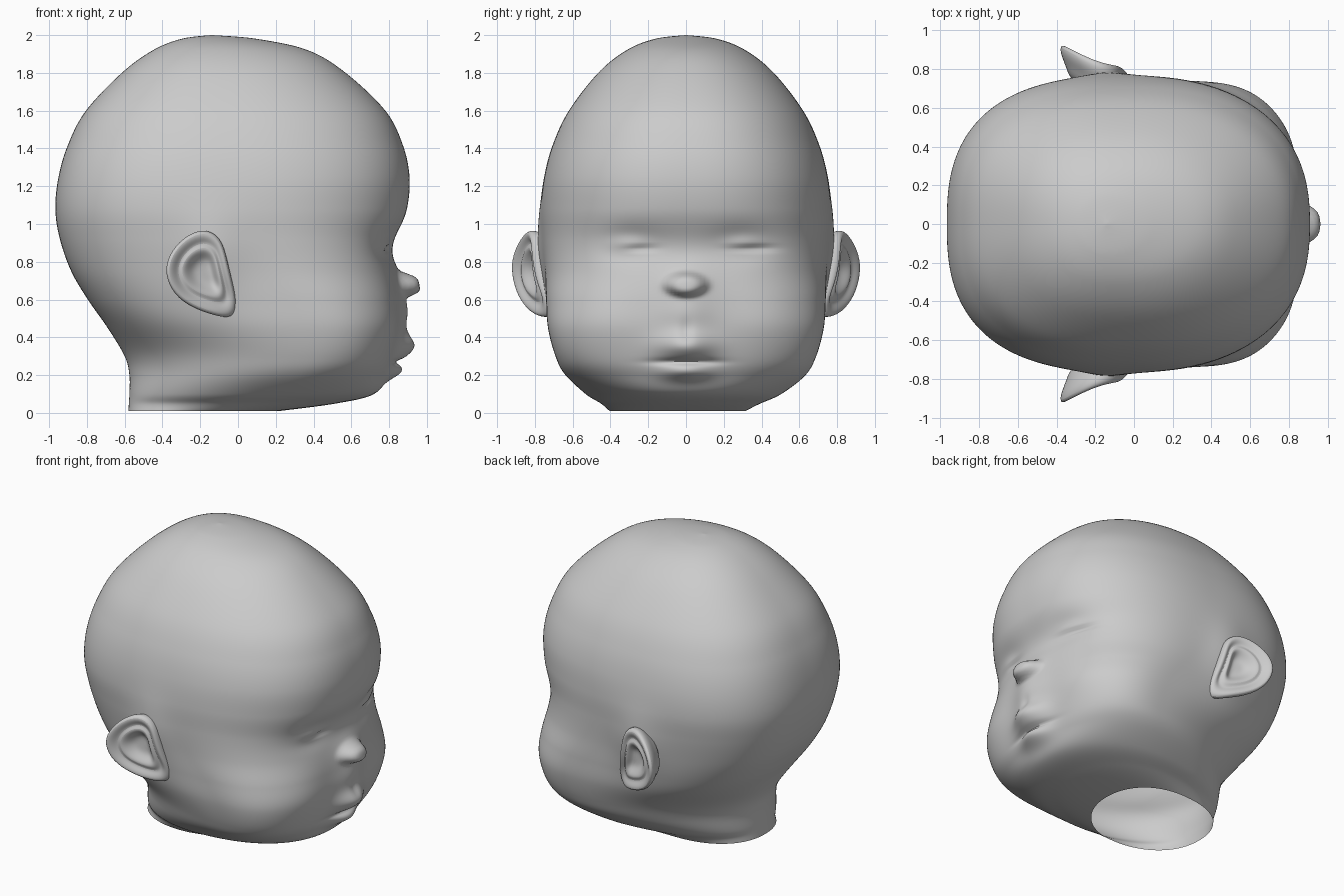
import bpy, bmesh, math
from mathutils import Vector

old = bpy.data.objects.get("Cube")
if old:
    bpy.data.objects.remove(old)

# One plain clay colour for the whole model
clay = bpy.data.materials.new("clay_grey")
clay.use_nodes = True
colour = (0.6, 0.6, 0.6, 1)
clay.diffuse_color = colour
clay.node_tree.nodes["Principled BSDF"].inputs["Base Color"].default_value = colour


def finish(bm, name):
    """Turn a bmesh into a smooth shaded object."""
    mesh = bpy.data.meshes.new(name)
    bmesh.ops.recalc_face_normals(bm, faces=bm.faces)
    bm.to_mesh(mesh)
    bm.free()
    mesh.materials.append(clay)
    obj = bpy.data.objects.new(name, mesh)
    bpy.context.collection.objects.link(obj)
    bpy.ops.object.select_all(action="DESELECT")
    obj.select_set(True)
    bpy.context.view_layer.objects.active = obj
    bpy.ops.object.shade_smooth_by_angle(angle=math.radians(60))
    return obj


def bridge(bm, rings):
    """Join a stack of closed vertex rings with quads."""
    for lower, upper in zip(rings, rings[1:]):
        count = len(lower)
        for i in range(count):
            j = (i + 1) % count
            bm.faces.new((lower[i], lower[j], upper[j], upper[i]))


def spline(rows, t):
    """Catmull-Rom interpolation along a list of rows."""
    last = len(rows) - 1
    k = min(int(t), last - 1)
    u = t - k
    a, b, c, d = (rows[min(max(k + i, 0), last)] for i in (-1, 0, 1, 2))
    return [0.5 * (2 * q + (r - p) * u + (2 * p - 5 * q + 4 * r - s) * u * u
                   + (3 * q - p - 3 * r + s) * u ** 3)
            for p, q, r, s in zip(a, b, c, d)]


# Head sections: height, back, front, widest point, half width, squareness
SECTIONS = [
    (0.01, -0.58, 0.22, -0.15, 0.36, 2.1),
    (0.05, -0.578, 0.52, 0.0, 0.42, 2.1),
    (0.1, -0.575, 0.72, 0.13, 0.515, 2.2),
    (0.2, -0.575, 0.79, 0.28, 0.635, 2.4),
    (0.3, -0.6, 0.825, 0.34, 0.69, 2.6),
    (0.45, -0.69, 0.85, 0.33, 0.73, 2.65),
    (0.6, -0.795, 0.85, 0.25, 0.74, 2.55),
    (0.75, -0.883, 0.845, 0.12, 0.745, 2.45),
    (0.92, -0.943, 0.86, 0.02, 0.757, 2.4),
    (1.08, -0.967, 0.897, -0.03, 0.765, 2.4),
    (1.25, -0.95, 0.908, -0.035, 0.75, 2.4),
    (1.42, -0.9, 0.872, -0.04, 0.705, 2.35),
    (1.6, -0.805, 0.78, -0.05, 0.62, 2.3),
    (1.8, -0.615, 0.57, -0.07, 0.465, 2.2),
    (1.92, -0.45, 0.37, -0.1, 0.315, 2.1),
    (1.98, -0.3, 0.1, -0.13, 0.165, 2),
    (2.0, -0.145, -0.135, -0.14, 0.005, 2),
]

# Face relief: side, height, width, tallness, push forward, bluntness
RELIEF = [
    (0, 0.68, 0.105, 0.06, 0.08, 5),       # nose tip
    (0, 0.7, 0.13, 0.09, 0.03, 2),         # nose bridge
    (0, 0.53, 0.14, 0.12, 0.045, 2),       # base of nose
    (0, 0.35, 0.14, 0.08, 0.095, 2),       # upper lip
    (0, 0.215, 0.13, 0.045, 0.06, 2),      # lower lip
    (0, 0.27, 0.15, 0.016, -0.03, 2),      # mouth line
    (0, 0.43, 0.03, 0.06, -0.012, 2),      # groove above lip
    (0, 0.87, 0.5, 0.13, -0.035, 2),       # eye hollow
    (0.35, 0.87, 0.11, 0.016, -0.025, 2),  # left eye slit
    (-0.24, 0.87, 0.08, 0.014, -0.015, 2), # right eye slit
]
for side in (-1, 1):
    RELIEF += [
        (side * 0.29, 0.89, 0.15, 0.09, -0.03, 2),  # eye socket
        (side * 0.3, 0.89, 0.1, 0.045, 0.025, 2),   # eyelid
        (side * 0.45, 0.5, 0.2, 0.16, 0.015, 2),    # cheek
    ]


def relief(y, z):
    return sum(push * math.exp(-(((y - cy) / w) ** 2 + ((z - cz) / h) ** 2) ** (p / 2))
               for cy, cz, w, h, push, p in RELIEF)


# Head, lofted from the sections and pushed out by the relief, open at the neck
SEGMENTS, STEPS = 240, 12
bm = bmesh.new()
rings = []
for step in range((len(SECTIONS) - 1) * STEPS + 1):
    z, back, front, mid, half, n = spline(SECTIONS, step / STEPS)
    # the skull is squarer behind, the nape slimmer
    rear = n + 0.22 - 0.8 * math.exp(-((z - 0.3) / 0.2) ** 2)
    ring = []
    for i in range(SEGMENTS):
        angle = math.tau * i / SEGMENTS
        c, s = math.cos(angle), math.sin(angle)
        power = n if c > 0 else rear
        r = (abs(c) ** power + abs(s) ** power) ** (-1 / power)
        x = mid + r * c * ((front - mid) if c > 0 else (mid - back))
        y = half * r * s
        if x > mid:
            x += relief(y, z) * min(1, c * 2)
        # neck leans to one side, swelling where the ears join
        y -= 0.05 * math.exp(-z / 0.2) / (1 + math.exp((x - 0.1) * 10))
        root = math.exp(-((x + 0.15) / 0.17) ** 2 - ((z - 0.84) / 0.22) ** 2)
        y += 0.035 * root * s
        ring.append(bm.verts.new((x, y, z)))
    rings.append(ring)
bridge(bm, rings)
bm.faces.new(rings[-1])
finish(bm, "head")

# Ear outline (length, height), then rings as (scale, offset outward)
OUTLINE = [(0, 0.57), (-0.03, 0.5), (-0.12, 0.515), (-0.24, 0.555), (-0.34, 0.625),
           (-0.39, 0.74), (-0.365, 0.84), (-0.29, 0.93), (-0.18, 0.98),
           (-0.09, 0.93), (-0.06, 0.82), (-0.03, 0.69)]
EAR_RINGS = [(0.75, -0.17), (0.84, -0.1), (0.99, -0.045), (1.02, 0), (0.93, 0.015),
             (0.8, 0), (0.68, -0.025), (0.58, -0.01), (0.46, -0.025), (0.3, -0.06), (0.12, -0.065)]
CENTRE = Vector((-0.18, 0.75))


def make_ear(side, name):
    bm = bmesh.new()
    rings = []
    for scale, offset in EAR_RINGS:
        ring = []
        for point in OUTLINE:
            x, z = CENTRE + (Vector(point) - CENTRE) * scale
            # the ear flares outward to the rear and tucks in at the ends
            flare = 0.795 - 0.32 * x - 0.2 * max(0, 0.7 - z) - 0.25 * max(0, z - 0.85)
            flare -= 0.5 * max(0, x + 0.1)
            ring.append(bm.verts.new((x, side * (flare + offset), z)))
        rings.append(ring)
    bridge(bm, rings)
    bm.faces.new(rings[0])
    bm.faces.new(rings[-1])
    ear = finish(bm, name)
    smooth = ear.modifiers.new("Smooth", "SUBSURF")
    smooth.levels = smooth.render_levels = 2


make_ear(1, "left_ear")
make_ear(-1, "right_ear")
